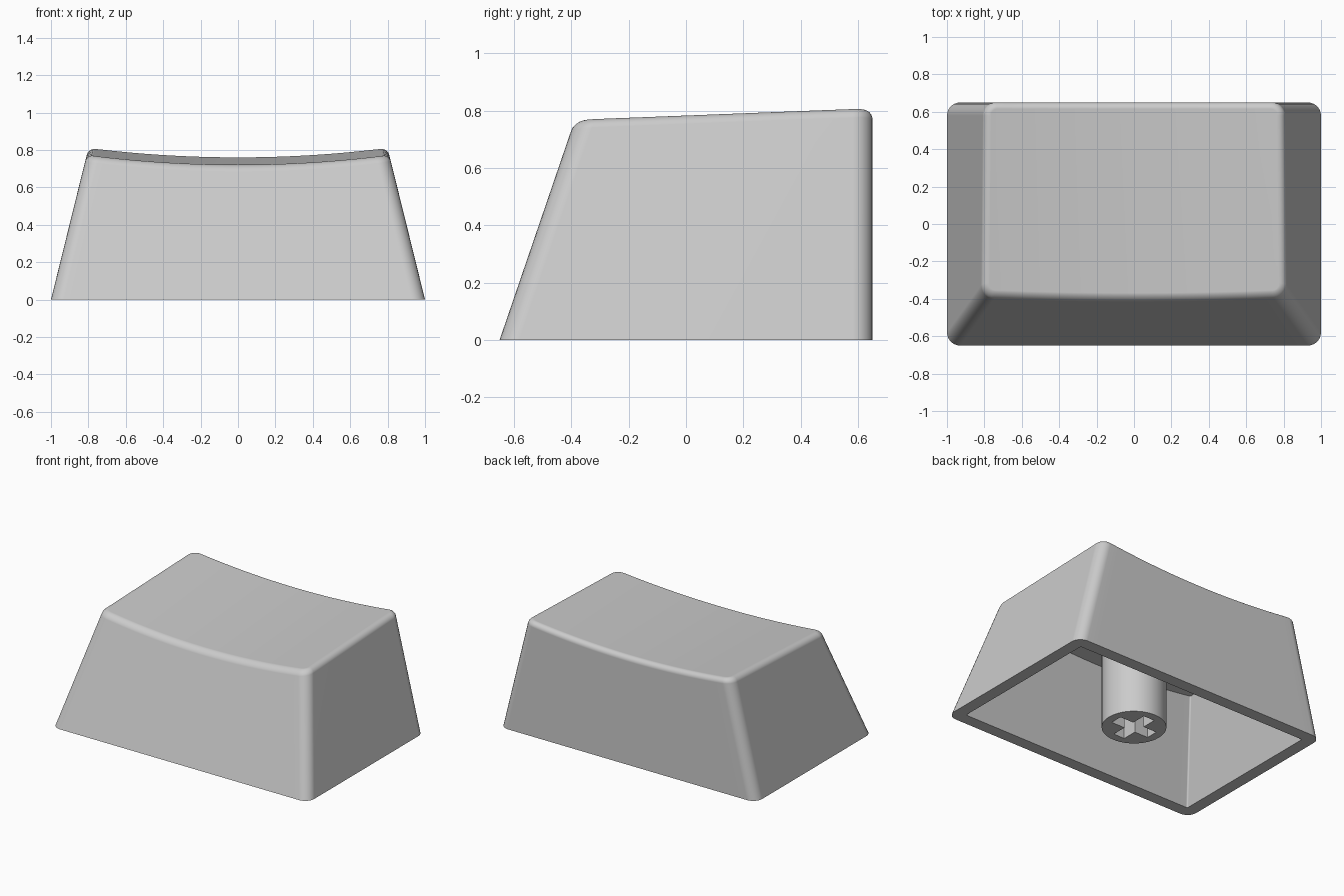
import bpy, bmesh
from math import sin, cos, radians

if "Cube" in bpy.data.objects:
    bpy.data.objects.remove(bpy.data.objects["Cube"])

grey = bpy.data.materials.new("light grey plastic")
grey.use_nodes = True
COLOR = (0.6, 0.6, 0.6, 1)
grey.diffuse_color = COLOR
grey.node_tree.nodes["Principled BSDF"].inputs["Base Color"].default_value = COLOR

SIDE_SLOPE, FRONT_SLOPE = 0.247, 0.342   # inward lean per unit of height
CORNER, FILLET = 0.07, 0.035
WALL, ROOF = 0.085, 0.11
ARC, SPAN = 6, 24


def add_object(name, bm):
    bmesh.ops.recalc_face_normals(bm, faces=bm.faces)
    mesh = bpy.data.meshes.new(name)
    bm.to_mesh(mesh)
    bm.free()
    mesh.materials.append(grey)
    obj = bpy.data.objects.new(name, mesh)
    bpy.context.collection.objects.link(obj)
    return obj


def smooth(obj):
    bpy.ops.object.select_all(action="DESELECT")
    obj.select_set(True)
    bpy.context.view_layer.objects.active = obj
    bpy.ops.object.shade_smooth_by_angle(angle=radians(32))


def dish(x, y):
    """Height of the scooped, tilted top."""
    return 0.76 + 0.05 * (x / 0.8) ** 2 + 0.04 * (y - 0.6)


# Half outline: left corner arc, straight run, right corner arc
half = [(-1, 180 + 90 * i / ARC) for i in range(ARC + 1)]
half += [(-1 + 2 * i / SPAN, 270) for i in range(1, SPAN)]
half += [(1, 270 + 90 * i / ARC) for i in range(ARC + 1)]


def place(run, angle, back, inset, radius, z):
    hx = 1 - SIDE_SLOPE * z - inset
    x = run * (hx - radius) + radius * cos(radians(angle))
    bulge = radius * (1 + sin(radians(angle)))
    if back:
        return x, 0.65 - inset - bulge, z
    return x, -0.65 + FRONT_SLOPE * z + inset + bulge, z


def ring(bm, inset, radius, drop=None):
    """Closed loop of verts at the base, or at a drop below the dished top."""
    sides = []
    for back in (False, True):
        side = []
        for run, angle in half:
            p = place(run, angle, back, inset, radius, 0)
            if drop is not None:
                for _ in range(6):
                    z = dish(p[0], p[1]) - drop
                    p = place(run, angle, back, inset, radius, z)
            side.append(bm.verts.new(p))
        sides.append(side)
    return sides[0] + sides[1][::-1]


def bridge(bm, a, b):
    n = len(a)
    for i in range(n):
        j = (i + 1) % n
        bm.faces.new((a[i], a[j], b[j], b[i]))


def cap(bm, loop):
    """Fill a loop with strips running front to back."""
    n = len(loop)
    for i in range(n // 2 - 1):
        bm.faces.new((loop[i], loop[i + 1], loop[n - 2 - i], loop[n - 1 - i]))


# Hollow shell: ceiling, inner wall, rim, outer wall, rounded edge, dished top
bm = bmesh.new()
loops = [ring(bm, WALL, 0.01, ROOF), ring(bm, WALL, 0.01), ring(bm, 0, CORNER)]
for k in range(ARC + 1):
    a = radians(90 * k / ARC)
    inset = FILLET * (1 - cos(a))
    loops.append(ring(bm, inset, CORNER - inset, FILLET * (1 - sin(a))))
for lower, upper in zip(loops, loops[1:]):
    bridge(bm, lower, upper)
cap(bm, loops[0])
cap(bm, loops[-1])
shell = add_object("keycap_shell", bm)
smooth(shell)
weighted = shell.modifiers.new("even_shading", "WEIGHTED_NORMAL")
weighted.keep_sharp = True


def prism(name, outline, bottom, top):
    bm = bmesh.new()
    face = bm.faces.new([bm.verts.new((x, y, bottom)) for x, y in outline])
    up = bmesh.ops.extrude_face_region(bm, geom=[face], use_keep_orig=True)
    verts = [v for v in up["geom"] if isinstance(v, bmesh.types.BMVert)]
    bmesh.ops.translate(bm, verts=verts, vec=(0, 0, top - bottom))
    return add_object(name, bm)


# Mounting post with a cross-shaped socket
SEG = 48
circle = [(0.205 * cos(radians(360 * i / SEG)), 0.205 * sin(radians(360 * i / SEG)))
          for i in range(SEG)]
post = prism("mounting_post", circle, 0, 0.66)

L, W = 0.148, 0.043
cross = []
corner = [(L, -W), (L, W), (W, W)]
for turn in range(4):
    cross += corner
    corner = [(-y, x) for x, y in corner]
cutter = prism("socket_cutter", cross, -0.1, 0.28)
cutter.hide_render = True

cut = post.modifiers.new("socket", "BOOLEAN")
cut.operation = "DIFFERENCE"
cut.solver = "EXACT"
cut.object = cutter
bpy.context.view_layer.objects.active = post
bpy.ops.object.modifier_apply(modifier=cut.name)
bpy.data.objects.remove(cutter)
smooth(post)
